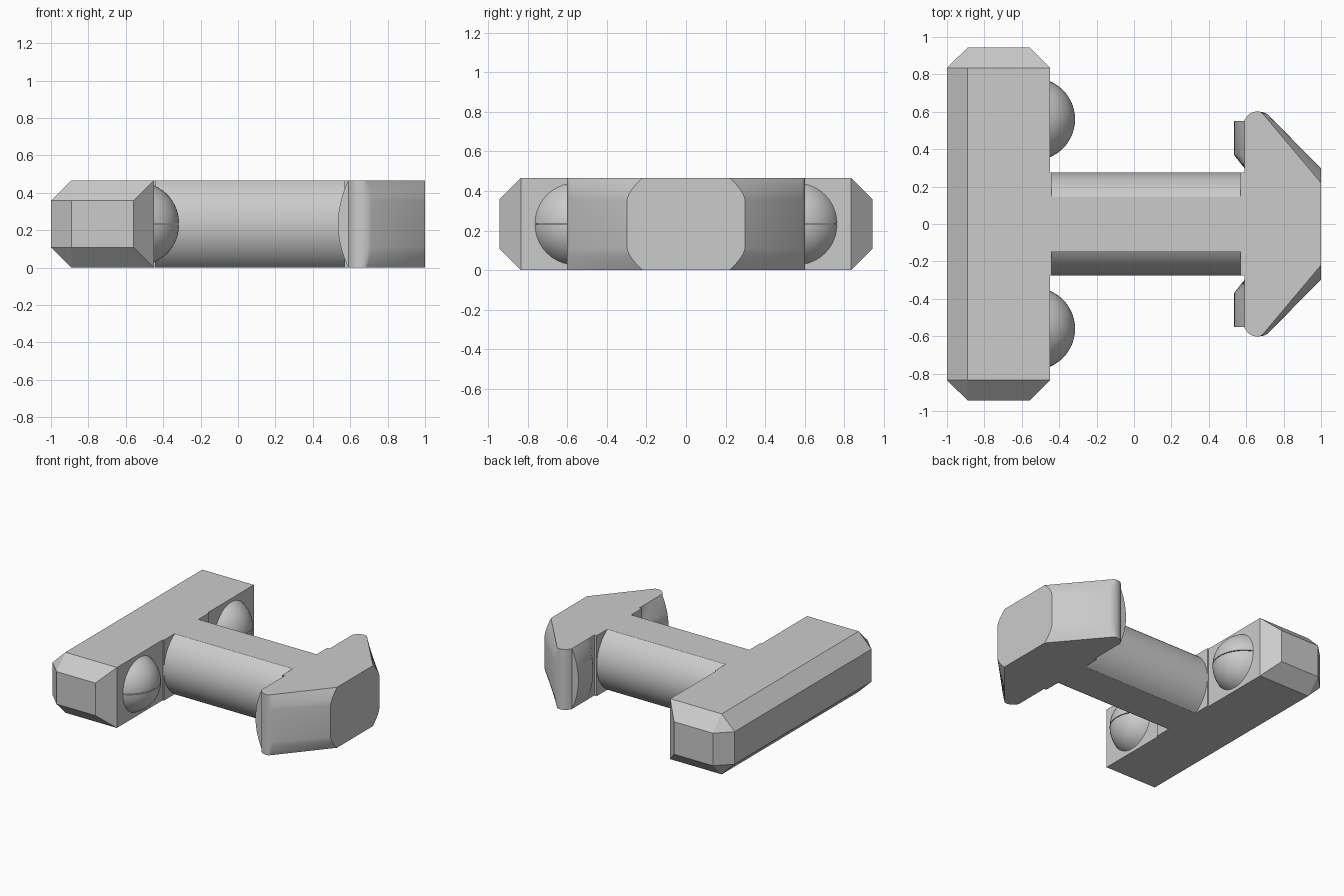
import bpy, bmesh, math

cube = bpy.data.objects.get("Cube")
if cube:
    bpy.data.objects.remove(cube, do_unlink=True)

TOP = 0.467
MID = TOP / 2

grey = bpy.data.materials.new("plain grey")
grey.use_nodes = True
grey.diffuse_color = (0.6, 0.6, 0.6, 1)
grey.node_tree.nodes["Principled BSDF"].inputs["Base Color"].default_value = (0.6, 0.6, 0.6, 1)


def finish(name, bm):
    bmesh.ops.recalc_face_normals(bm, faces=bm.faces)
    mesh = bpy.data.meshes.new(name)
    bm.to_mesh(mesh)
    bm.free()
    mesh.materials.append(grey)
    ob = bpy.data.objects.new(name, mesh)
    bpy.context.collection.objects.link(ob)
    bpy.ops.object.select_all(action='DESELECT')
    ob.select_set(True)
    bpy.context.view_layer.objects.active = ob
    bpy.ops.object.shade_smooth_by_angle(angle=math.radians(28))
    return ob


def loft(name, rings):
    """Skin a stack of closed rings and cap both ends."""
    bm = bmesh.new()
    rows = [[bm.verts.new(p) for p in ring] for ring in rings]
    n = len(rows[0])
    for a, b in zip(rows, rows[1:]):
        for i in range(n):
            j = (i + 1) % n
            bm.faces.new((a[i], a[j], b[j], b[i]))
    bm.faces.new(rows[0])
    bm.faces.new(rows[-1])
    return finish(name, bm)


def box(name, x0, x1, half_y):
    loft(name, [[(x, -half_y, 0), (x, half_y, 0), (x, half_y, TOP), (x, -half_y, TOP)]
                for x in (x0, x1)])


# Crossbar: chamfered block, with the inner long edges left square
bm = bmesh.new()
for sy in (-1, 1):
    for outer, inner in ((TOP, TOP - 0.108), (0, 0.108)):
        for x, y, z in ((-0.89, 0.835, outer), (-1, 0.835, inner), (-0.89, 0.943, inner),
                        (-0.45, 0.835, outer), (-0.558, 0.943, inner)):
            bm.verts.new((x, sy * y, z))
bmesh.ops.convex_hull(bm, input=bm.verts)
bmesh.ops.dissolve_limit(bm, angle_limit=0.01, verts=bm.verts, edges=bm.edges)
finish("crossbar", bm)

# Shaft: round bar with flats at top and bottom, and a thin collar at each end
R = 0.275
lim = math.asin(MID / R)
arc = [-lim + 2 * lim * i / 20 for i in range(21)]
section = [(R * math.cos(a), R * math.sin(a)) for a in arc]
section += [(-y, z) for y, z in reversed(section)]
loft("shaft", [[(x, y, MID + z) for y, z in section] for x in (-0.44, 0.57)])
box("bar_collar", -0.45, -0.44, 0.275)
box("head_collar", 0.57, 0.592, 0.275)

# Head: arrow-shaped plan whose sloping sides curve in toward top and bottom
rings = []
levels = [i / 8 for i in range(9)]
heights = [0.108 * t for t in levels] + [TOP - 0.108 * (1 - t) for t in levels]
for z in heights:
    t = max(0, 1 - min(z, TOP - z) / 0.108)
    f = 1 - t ** 1.5
    half = [(0.59, 0.555), (0.605, 0.578), (0.625, 0.594), (0.65, 0.601), (0.67, 0.601),
            (0.68 + 0.012 * f, 0.597), (0.69 + 0.023 * f, 0.588), (1, 0.22 + 0.077 * f)]
    rings.append([(x, y, z) for x, y in half] + [(x, -y, z) for x, y in reversed(half)])
loft("head", rings)

for side, sy in (("left", 1), ("right", -1)):
    # Bowed pad on the inner face of the head
    rings = []
    for i in range(17):
        u = i / 8 - 1
        d = 0.055 * (1 - u * u) + 0.0005
        plan = ((0.6, 0.55), (0.59 - d, 0.55), (0.59 - d, 0.37),
                (0.59 - d * 0.45, 0.33), (0.59, 0.30), (0.6, 0.30))
        rings.append([(x, sy * y, MID + u * MID) for x, y in plan])
    loft("bowed_pad_" + ("back" if sy > 0 else "front"), rings)

    # Dome on the crossbar, split in two halves by a fine slot
    base, height, gap = 0.203, 0.135, 0.003
    ball = (base ** 2 + height ** 2) / (2 * height)
    sweep = math.asin(base / ball)
    for half_name, sz in (("upper", 1), ("lower", -1)):
        rings = []
        for i in range(11):
            a = max(sweep * (1 - i / 10), 0.005)
            r = ball * math.sin(a)
            x = -0.45 + height - ball * (1 - math.cos(a))
            rings.append([(x, sy * 0.56 + r * math.cos(math.pi * k / 20),
                           MID + sz * (gap + r * math.sin(math.pi * k / 20)))
                          for k in range(21)])
        loft(f"dome_{half_name}_{'back' if sy > 0 else 'front'}", rings)
